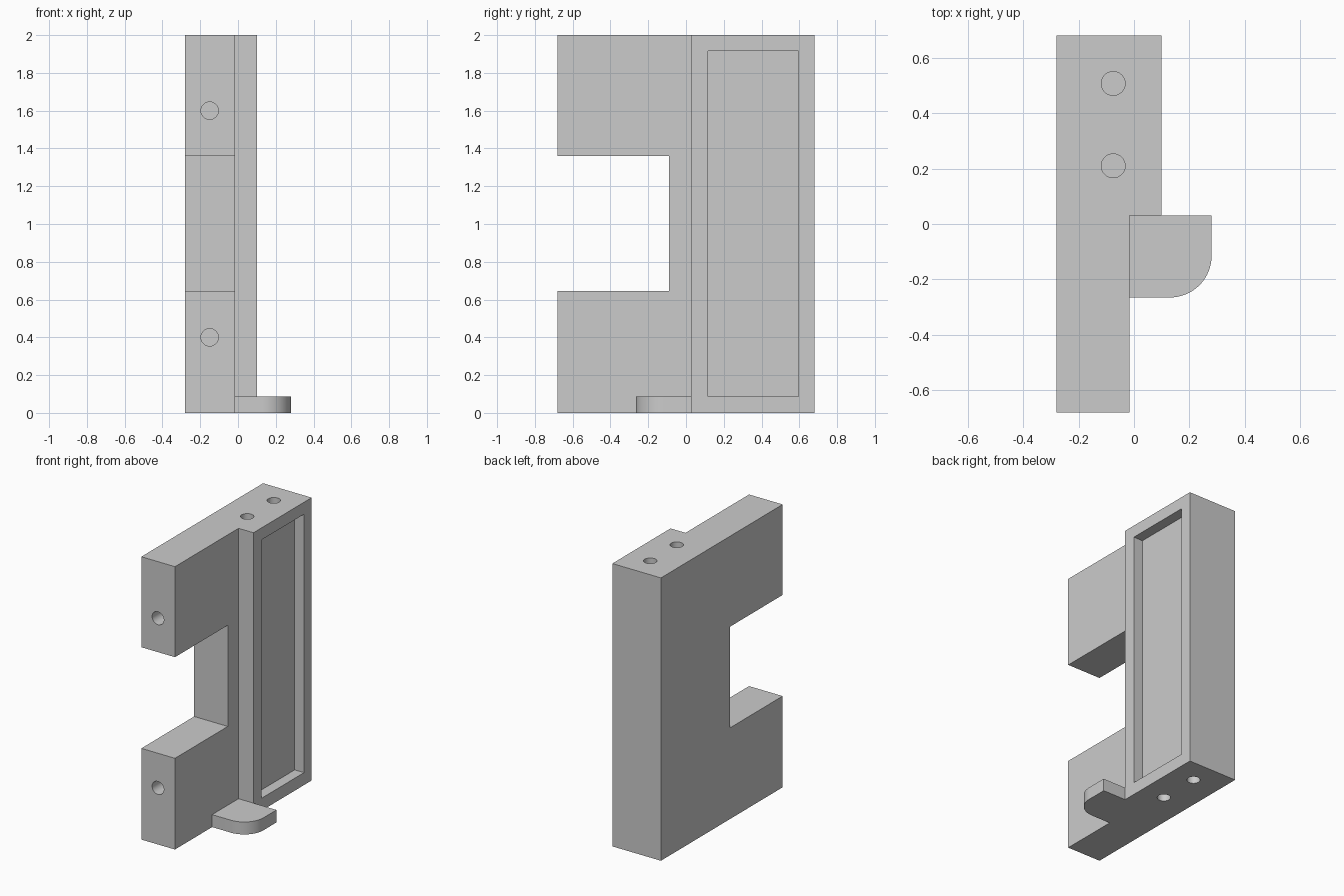
import bpy, bmesh, math
from mathutils import Matrix, Vector

cube = bpy.data.objects.get("Cube")
if cube:
    bpy.data.objects.remove(cube, do_unlink=True)

grey = bpy.data.materials.new("plain grey")
grey.use_nodes = True
grey.diffuse_color = (0.6, 0.6, 0.6, 1)
grey.node_tree.nodes["Principled BSDF"].inputs["Base Color"].default_value = (0.6, 0.6, 0.6, 1)


def add_object(name, bm):
    bmesh.ops.recalc_face_normals(bm, faces=bm.faces[:])
    mesh = bpy.data.meshes.new(name)
    bm.to_mesh(mesh)
    bm.free()
    mesh.materials.append(grey)
    obj = bpy.data.objects.new(name, mesh)
    bpy.context.collection.objects.link(obj)
    return obj


def extruded(name, outline, height):
    """Raise a plan outline from the ground."""
    bm = bmesh.new()
    face = bm.faces.new([bm.verts.new((x, y, 0)) for x, y in outline])
    top = bmesh.ops.extrude_face_region(bm, geom=[face])["geom"]
    bmesh.ops.translate(bm, vec=(0, 0, height),
                        verts=[v for v in top if isinstance(v, bmesh.types.BMVert)])
    return add_object(name, bm)


def box(name, low, high):
    low, high = Vector(low), Vector(high)
    bm = bmesh.new()
    bmesh.ops.create_cube(bm, size=1, matrix=Matrix.Translation((low + high) / 2)
                          @ Matrix.Diagonal((*(high - low), 1)))
    return add_object(name, bm)


def drill(name, centre, radius, axis):
    """Round cutter that sinks HOLE_DEPTH either side of a surface."""
    bm = bmesh.new()
    turn = Matrix.Rotation(math.pi / 2, 4, "X") if axis == "Y" else Matrix()
    bmesh.ops.create_cone(bm, cap_ends=True, segments=48, radius1=radius, radius2=radius,
                          depth=2 * HOLE_DEPTH, matrix=Matrix.Translation(centre) @ turn)
    return add_object(name, bm)


HOLE_DEPTH = 0.2
LEFT, STEP, RIGHT = -0.28, -0.017, 0.1
FRONT, SHOULDER, BACK = -0.68, 0.03, 0.68
HEIGHT = 2

# Stepped upright body: thin plate in front, thick column behind
body = extruded("bracket_body", [(LEFT, FRONT), (STEP, FRONT), (STEP, SHOULDER),
                                 (RIGHT, SHOULDER), (RIGHT, BACK), (LEFT, BACK)], HEIGHT)

# Front notch, side pocket and blind screw holes
cutters = [box("notch_cutter", (-0.5, -1, 0.645), (0.5, -0.09, 1.36)),
           box("pocket_cutter", (0.027, 0.117, 0.088), (0.3, 0.595, 1.915))]
for z in (0.4, 1.6):
    cutters.append(drill("front_hole_cutter", (-0.15, FRONT, z), 0.046, "Y"))
for y in (0.21, 0.507):
    for z in (0, HEIGHT):
        cutters.append(drill("end_hole_cutter", (-0.075, y, z), 0.043, "Z"))

for cutter in cutters:
    cut = body.modifiers.new(cutter.name, "BOOLEAN")
    cut.operation = "DIFFERENCE"
    cut.solver = "EXACT"
    cut.object = cutter

# Bake the cuts and remove the cutters
bpy.context.view_layer.update()
baked = bpy.data.meshes.new_from_object(
    body.evaluated_get(bpy.context.evaluated_depsgraph_get()))
body.modifiers.clear()
body.data = baked
for cutter in cutters:
    bpy.data.objects.remove(cutter, do_unlink=True)

# Foot tab with one rounded corner
TAB_RIGHT, TAB_FRONT, CORNER = 0.28, -0.265, 0.15
arc = [math.radians(-90 + 90 * i / 16) for i in range(17)]
tab = extruded("foot_tab",
               [(STEP, SHOULDER), (STEP, TAB_FRONT)]
               + [(TAB_RIGHT - CORNER + CORNER * math.cos(a),
                   TAB_FRONT + CORNER + CORNER * math.sin(a)) for a in arc]
               + [(TAB_RIGHT, SHOULDER)], 0.088)

# Smooth the round walls and keep the corners crisp
for obj in (body, tab):
    bpy.ops.object.select_all(action="DESELECT")
    obj.select_set(True)
    bpy.context.view_layer.objects.active = obj
    bpy.ops.object.shade_smooth_by_angle(angle=math.radians(30))
